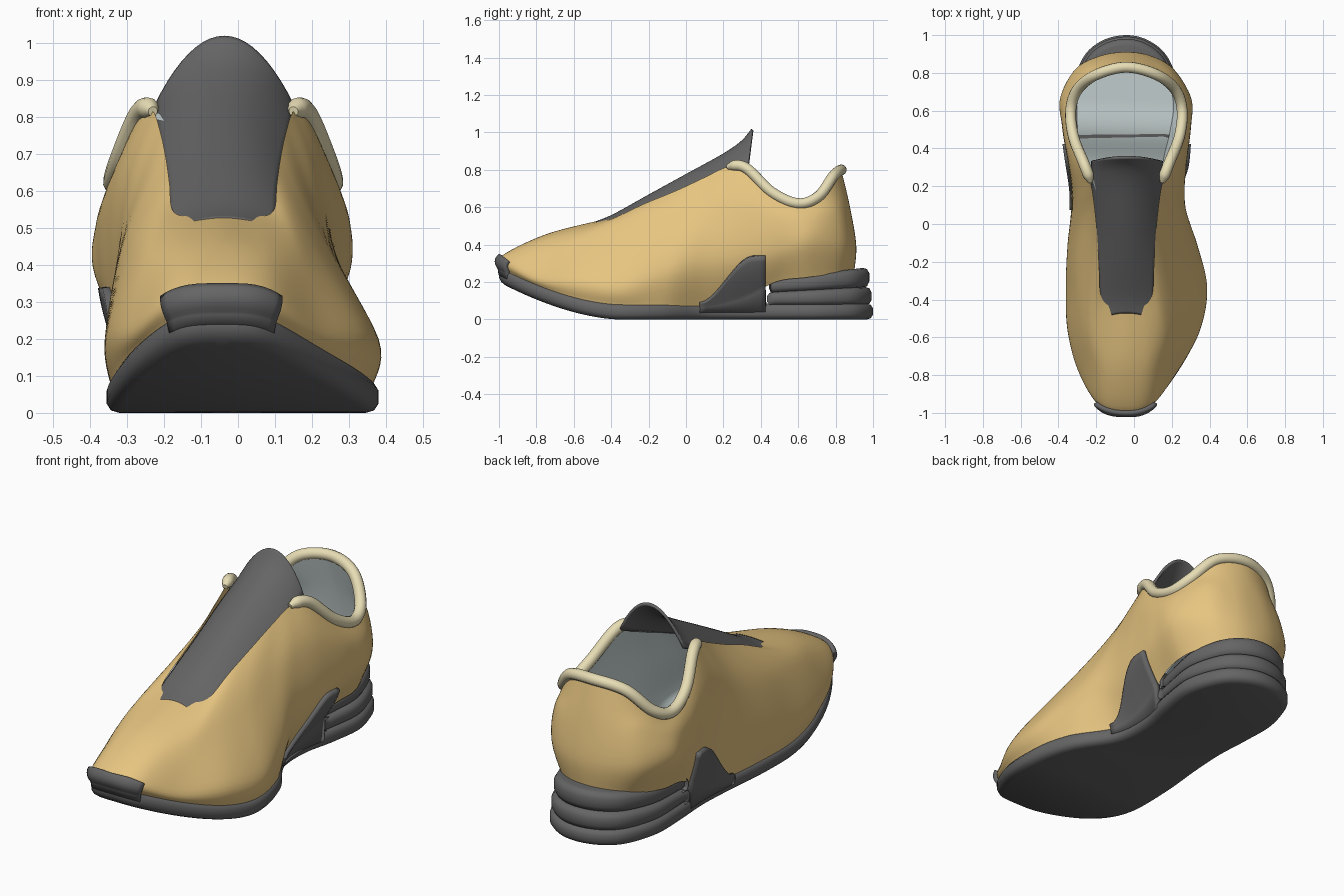
import bpy, bmesh, math
from mathutils import Vector as V

if "Cube" in bpy.data.objects:
    bpy.data.objects.remove(bpy.data.objects["Cube"])

CX = -0.04   # centre line of the shoe
SUB = 8      # subdivisions between stations


def material(name, rgb):
    m = bpy.data.materials.new(name)
    m.diffuse_color = (*rgb, 1)
    m.use_nodes = True
    m.node_tree.nodes["Principled BSDF"].inputs["Base Color"].default_value = m.diffuse_color
    return m


DARK = material("dark_rubber", (0.13, 0.13, 0.13))
TAN = material("tan_fabric", (0.80, 0.56, 0.22))
CREAM = material("cream_trim", (0.80, 0.72, 0.46))
PALE = material("pale_lining", (0.62, 0.70, 0.70))


def catmull(pts, closed, sub=SUB):
    n, out = len(pts), []
    for i in range(n if closed else n - 1):
        g = lambda k: pts[k % n] if closed else pts[min(max(k, 0), n - 1)]
        a, b, c, d = g(i - 1), g(i), g(i + 1), g(i + 2)
        for s in range(sub):
            t = s / sub
            out.append(0.5 * (2 * b + (c - a) * t + (2 * a - 5 * b + 4 * c - d) * t * t
                              + (3 * b - a - 3 * c + d) * t ** 3))
    return out if closed else out + [pts[-1]]


def ring(rows):
    """Closed loop from half stations (y, right x, left x, z)."""
    right = [V((CX + r[1], r[0], r[3])) for r in rows]
    left = [V((CX + r[2], r[0], r[3])) for r in rows[-2:0:-1]]
    return catmull(right + left, True)


def normals(loop):
    n = len(loop)
    res = []
    for i in range(n):
        t = loop[(i + 1) % n] - loop[i - 1]
        res.append(V((t.y, -t.x, 0)).normalized())
    return res


def grow(loop, d, dz=0):
    return [p + nn * d + V((0, 0, dz)) for p, nn in zip(loop, normals(loop))]


def loft(name, rings, mat, closed=True, caps=(), thick=0):
    bm = bmesh.new()
    rows = [[bm.verts.new(p) for p in r] for r in rings]
    n = len(rows[0])
    for a, b in zip(rows, rows[1:]):
        for i in range(n if closed else n - 1):
            j = (i + 1) % n
            bm.faces.new((a[i], a[j], b[j], b[i]))
    for c in caps:   # caps bridge the right half to the left half
        r = rows[c]
        for i in range(n // 2 - 1):
            bm.faces.new((r[i], r[i + 1], r[n - 2 - i], r[n - 1 - i]))
        if n % 2:
            bm.faces.new((r[n // 2 - 1], r[n // 2], r[n // 2 + 1]))
    bmesh.ops.recalc_face_normals(bm, faces=bm.faces)
    me = bpy.data.meshes.new(name)
    bm.to_mesh(me)
    bm.free()
    ob = bpy.data.objects.new(name, me)
    bpy.context.collection.objects.link(ob)
    me.materials.append(mat)
    if thick:
        m = ob.modifiers.new("thickness", 'SOLIDIFY')
        m.thickness, m.offset = thick, 0
    bpy.context.view_layer.objects.active = ob
    bpy.ops.object.select_all(action='DESELECT')
    ob.select_set(True)
    bpy.ops.object.shade_smooth_by_angle(angle=math.radians(50))
    return ob


def lift(y):   # toe spring
    return 0.2 * max(0, (-0.35 - y) / 0.65) ** 1.7


def slab(name, loop, lo, hi, d):
    """Pad with rounded edges following an outline."""
    prof = [(-0.035, 0), (-0.012, 0.08), (0, 0.3), (0, 0.7), (-0.012, 0.92), (-0.035, 1)]
    rings = [[V((p.x, p.y, lo(p.y) + (hi(p.y) - lo(p.y)) * f)) for p in grow(loop, d + o)]
             for o, f in prof]
    loft(name, rings, DARK, caps=(0, -1))


# Rails: sole outline, lower girth, upper girth, opening edge
SOLE = [(-1, 0, 0), (-.97, .12, -.13), (-.8, .26, -.24), (-.58, .38, -.30), (-.35, .42, -.315),
        (-.12, .37, -.31), (.1, .24, -.29), (.3, .22, -.28), (.5, .26, -.29), (.7, .28, -.29),
        (.88, .22, -.23), (.97, .12, -.13), (1, 0, 0)]
LOW = [(-.985, 0, 0, .34), (-.95, .13, -.14, .32), (-.78, .26, -.25, .24), (-.56, .38, -.31, .22),
       (-.33, .42, -.32, .20), (-.1, .37, -.31, .25), (.1, .31, -.29, .30), (.3, .31, -.30, .32),
       (.5, .33, -.33, .36), (.66, .34, -.35, .40), (.82, .25, -.27, .40), (.89, .13, -.14, .40),
       (.91, 0, 0, .40)]
HIGH = [(-.75, 0, .455), (-.74, .11, .44), (-.62, .20, .43), (-.45, .24, .45), (-.25, .265, .47),
        (-.02, .26, .53), (.15, .265, .60), (.32, .30, .60), (.5, .335, .54), (.66, .33, .53),
        (.80, .24, .58), (.86, .12, .60), (.875, 0, .61)]
TOP = [(-.46, 0, .53), (-.44, .08, .53), (-.38, .135, .545), (-.22, .145, .62), (-.05, .155, .69),
       (.1, .17, .76), (.22, .19, .815), (.32, .225, .81), (.46, .28, .68), (.60, .295, .62),
       (.71, .26, .66), (.79, .16, .77), (.83, 0, .80)]


def foot(y, r, l):   # where the upper meets the sole
    h = max(0, (y - 0.4) / 0.6)
    s = min(1, max(0, (y - 0.2) / 0.3))
    return (y * (0.985 if y < 0 else 1) - 0.1 * h, r * .96, l * .96,
            lift(y) + 0.07 + s * 0.12 + 0.07 * h)


sole = ring([(*r, 0) for r in SOLE])
rails = [ring([foot(*r) for r in SOLE]), ring(LOW),
         ring([(y, x, -x, z) for y, x, z in HIGH]), ring([(y, x, -x, z) for y, x, z in TOP])]


def skin(rails):
    cols = [catmull(list(c), False, 7) for c in zip(*rails)]
    return [list(r) for r in zip(*cols)]


# Upper and lining
grid = skin(rails)
loft("upper", grid, TAN)
loft("lining", skin([grow(r, -0.02, dz) for r, dz in zip(rails, (.02, -.012, -.015, -.008))]),
     PALE, caps=(0,))

# Sole and stacked heel pads
slab("outsole", sole, lift, lambda y: lift(y) + 0.085, 0)
heel = [p for p in sole if p.y > 0.41]
slope = lambda a, b: (lambda y: a + (b - a) * (y - 0.42) / 0.56)
slab("heel_pad_lower", heel, slope(.075, .075), slope(.145, .175), -0.008)
slab("heel_pad_upper", heel, slope(.14, .17), slope(.21, .28), -0.02)


def at_z(i, z):
    col = [r[i] for r in grid]
    for a, b in zip(col, col[1:]):
        if a.z <= z <= b.z:
            return a.lerp(b, (z - a.z) / max(b.z - a.z, 1e-6))
    return col[0]


def wall(name, cols, top):
    """Rubber panel rising from the sole and hugging the upper."""
    nrm = normals(sole)
    rows = []
    for q in range(9):
        row = []
        for i in cols:
            y = sole[i].y
            base = V((sole[i].x, y, lift(y) + 0.04)) - nrm[i] * 0.012
            start = max(grid[0][i].z, lift(y) + 0.07)
            p = at_z(i, start + (max(top(y), start + .003) - start) * (q - 1) / 7)
            p = p + nrm[i] * 0.006
            p.y = p.y if y < 0 else y
            row.append(base if q == 0 else p)
        rows.append(row)
    loft(name, rows, DARK, closed=False, thick=0.03)


# Side fins and toe bumper
def fin_top(y):
    t = min(1, max(0, (y - 0.07) / 0.29))
    return 0.09 + 0.25 * t * t * (3 - 2 * t)


N = len(sole)
for side, half in (("right", range(N // 2)), ("left", range(N // 2, N))):
    wall(side + "_fin", [i for i in half if 0.07 < sole[i].y < 0.43], fin_top)
wall("toe_bumper", [i % N for i in range(-9, 10)], lambda y: 0.34 - 0.7 * (y + 1))

# Collar roll around the ankle opening
cu = bpy.data.curves.new("collar", 'CURVE')
cu.dimensions = '3D'
cu.bevel_depth, cu.bevel_resolution, cu.use_fill_caps = 0.029, 4, True
path = grid[-1][6 * SUB:N - 6 * SUB + 1]
sp = cu.splines.new('POLY')
sp.points.add(len(path) - 1)
for k, (pt, p) in enumerate(zip(sp.points, path)):
    pt.co = (*p, 1)
    pt.radius = min(1, 0.45 + 0.2 * min(k, len(path) - 1 - k))
cu.materials.append(CREAM)
collar = bpy.data.objects.new("collar", cu)
bpy.context.collection.objects.link(collar)
bpy.ops.object.select_all(action='DESELECT')
collar.select_set(True)
bpy.context.view_layer.objects.active = collar
bpy.ops.object.convert(target='MESH')
bpy.ops.object.shade_smooth_by_angle(angle=math.radians(50))

# Tongue: arched strip (y, centre height, arch drop, half width)
TONGUE = [(-.47, .522, .02, .11), (-.38, .56, .04, .138), (-.2, .66, .06, .145), (0, .77, .09, .16),
          (.2, .88, .12, .18), (.3, .95, .15, .185), (.355, 1.015, .19, .185)]
spine = catmull([V(r) for r in TONGUE], False, 5)
strip = []
for y, z, drop, w in spine:
    us = [k / 10 - 1 for k in range(21)]
    strip.append([V((CX + 0.02 * max(0, .2 - abs(y - .3)) + w * u, y - 0.02 * u * u,
                     z - drop * u * u)) for u in us])
loft("tongue", strip, DARK, closed=False, thick=0.014)
